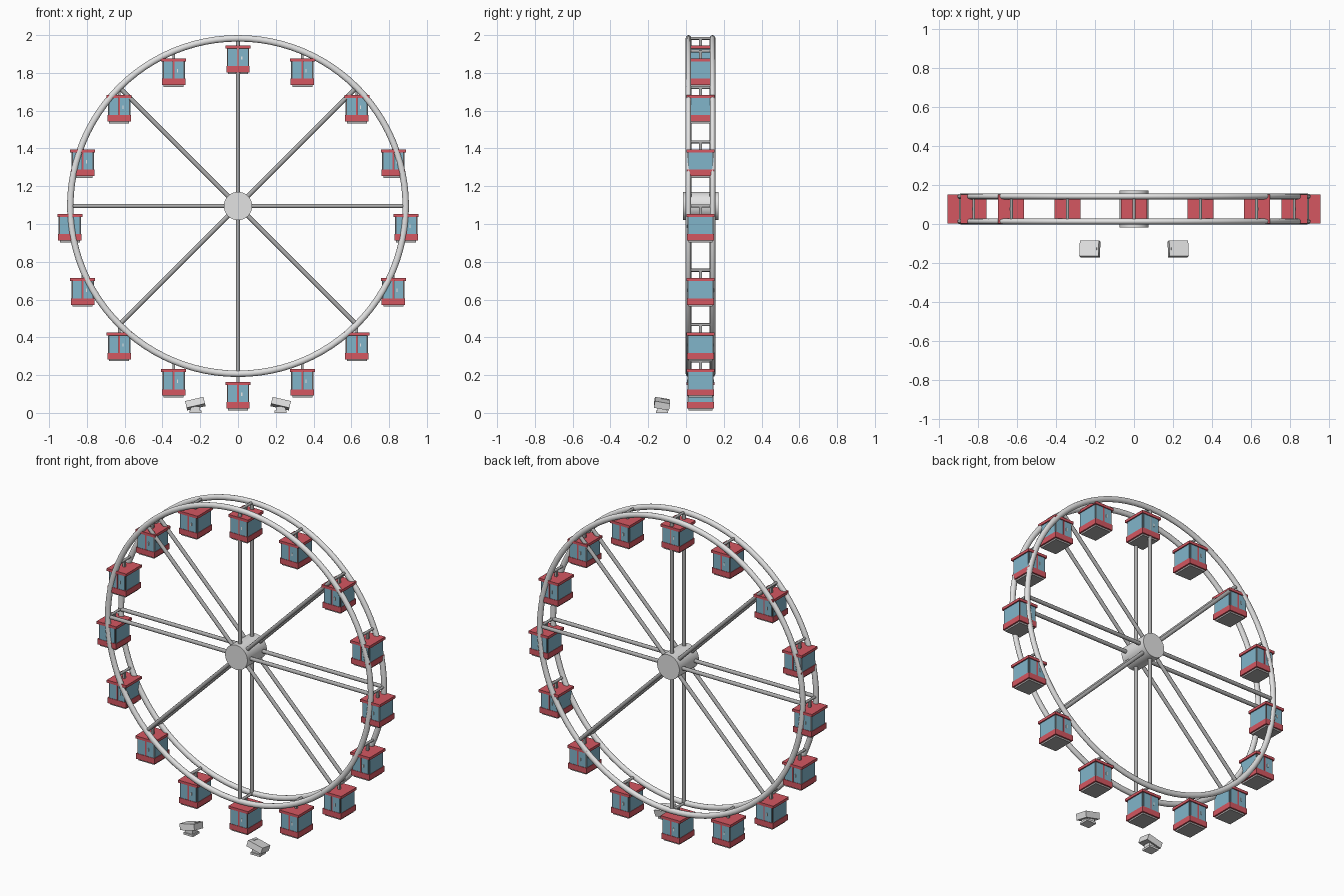
import bpy, bmesh, math
from mathutils import Matrix, Vector

if "Cube" in bpy.data.objects:
    bpy.data.objects.remove(bpy.data.objects["Cube"])

CZ, CY, R = 1.095, 0.077, 0.888     # wheel centre height, depth and ring radius
RING_Y = (CY - 0.064, CY + 0.064)


def material(name, rgb):
    m = bpy.data.materials.new(name)
    m.diffuse_color = (*rgb, 1)
    m.use_nodes = True
    m.node_tree.nodes["Principled BSDF"].inputs["Base Color"].default_value = m.diffuse_color
    return m


STEEL = material("light_steel", (0.76, 0.76, 0.76))
RED = material("cabin_red", (0.66, 0.095, 0.12))
BLUE = material("window_blue", (0.22, 0.46, 0.59))
MID = material("mid_grey", (0.42, 0.42, 0.42))
WHITE = material("handle_white", (0.85, 0.85, 0.85))
DARK = material("frame_dark", (0.12, 0.10, 0.10))
CABIN_MATS = [STEEL, RED, BLUE, MID, WHITE, DARK]


def box(bm, center, size, mat=0, rot=None):
    m = Matrix.Translation(center) @ (rot or Matrix()) @ Matrix.Diagonal((*size, 1))
    verts = bmesh.ops.create_cube(bm, size=1, matrix=m)["verts"]
    for f in {f for v in verts for f in v.link_faces}:
        f.material_index = mat


def rod(bm, a, b, radius, sides=10):
    a, b = Vector(a), Vector(b)
    d = b - a
    m = Matrix.Translation((a + b) / 2) @ d.to_track_quat('Z', 'Y').to_matrix().to_4x4()
    bmesh.ops.create_cone(bm, cap_ends=True, segments=sides, radius1=radius,
                          radius2=radius, depth=d.length, matrix=m)


def to_mesh(bm, name, mats):
    me = bpy.data.meshes.new(name)
    bm.to_mesh(me)
    bm.free()
    for m in mats:
        me.materials.append(m)
    return me


def place(me, name, loc=(0, 0, 0), smooth=False):
    ob = bpy.data.objects.new(name, me)
    ob.location = loc
    bpy.context.collection.objects.link(ob)
    if smooth:
        bpy.ops.object.select_all(action='DESELECT')
        ob.select_set(True)
        bpy.context.view_layer.objects.active = ob
        bpy.ops.object.shade_smooth_by_angle(angle=math.radians(40))
    return ob


def rim_point(i, n, y, r=R):
    a = 2 * math.pi * i / n
    return (r * math.sin(a), y, CZ + r * math.cos(a))


# two rim tubes, slightly flattened in depth
for y, name in zip(RING_Y, ("front_rim", "back_rim")):
    bpy.ops.mesh.primitive_torus_add(major_radius=R, minor_radius=0.017,
                                     major_segments=96, minor_segments=12,
                                     location=(0, y, CZ), rotation=(math.pi / 2, 0, 0))
    ob = bpy.context.object
    ob.name = name
    ob.scale.z = 0.86
    ob.data.materials.append(STEEL)
    bpy.ops.object.shade_smooth_by_angle(angle=math.radians(60))

# hub drum
bm = bmesh.new()
rod(bm, (0, CY - 0.094, CZ), (0, CY + 0.094, CZ), 0.075, 48)
place(to_mesh(bm, "hub", [STEEL]), "hub", smooth=True)

# spokes, eight on each rim
bm = bmesh.new()
for y in (CY - 0.059, CY + 0.059):
    for i in range(8):
        rod(bm, (0, y, CZ), rim_point(i, 8, y), 0.0115)
place(to_mesh(bm, "spokes", [MID]), "spokes", smooth=True)

# cross bars joining the rims, which carry the cabins
bm = bmesh.new()
for i in range(16):
    rod(bm, rim_point(i, 16, RING_Y[0]), rim_point(i, 16, RING_Y[1]), 0.008)
place(to_mesh(bm, "cross_bars", [MID]), "cross_bars", smooth=True)

# one cabin, hung from its pivot at the origin
bm = bmesh.new()
box(bm, (0, 0, -0.022), (0.014, 0.014, 0.044), 3)           # hanger
box(bm, (0, 0, -0.049), (0.132, 0.150, 0.016), 1)           # roof slab
box(bm, (0, 0, -0.102), (0.114, 0.134, 0.100), 5)           # body frame
box(bm, (0, 0, -0.165), (0.124, 0.144, 0.034), 1)           # skirt
box(bm, (0, 0, -0.186), (0.106, 0.126, 0.012), 3)           # floor pan
for s in (-1, 1):
    box(bm, (s * 0.057, 0, -0.103), (0.005, 0.127, 0.091), 2)      # side window
    for k in (-1, 1):                                              # door leaves
        box(bm, (k * 0.0285, s * 0.067, -0.103), (0.047, 0.005, 0.091), 2)
    box(bm, (0, s * 0.067, -0.103), (0.009, 0.005, 0.091), 1)      # centre strip
    box(bm, (-s * 0.020, s * 0.070, -0.106), (0.006, 0.005, 0.018), 4)  # handle
cabin = to_mesh(bm, "cabin", CABIN_MATS)
for i in range(16):
    place(cabin, f"cabin_{i + 1:02d}", rim_point(i, 16, CY, 0.89))

# pair of tilted floodlights on the ground
for s, name in ((-1, "left_floodlight"), (1, "right_floodlight")):
    bm = bmesh.new()
    tilt = Matrix.Rotation(s * math.radians(13), 4, 'Y') @ \
        Matrix.Rotation(math.radians(-10), 4, 'X')
    box(bm, (0, 0, 0.006), (0.064, 0.062, 0.012))
    box(bm, (0, 0, 0.020), (0.052, 0.048, 0.030))
    box(bm, (0, 0, 0.049), (0.100, 0.082, 0.037), 0, tilt)
    slot = Vector((0, 0, 0.049)) + tilt @ Vector((-s * 0.036, 0.012, 0.0185))
    box(bm, slot, (0.010, 0.042, 0.006), 0, tilt)
    place(to_mesh(bm, name, [STEEL]), name, (s * 0.226, -0.127, 0))
